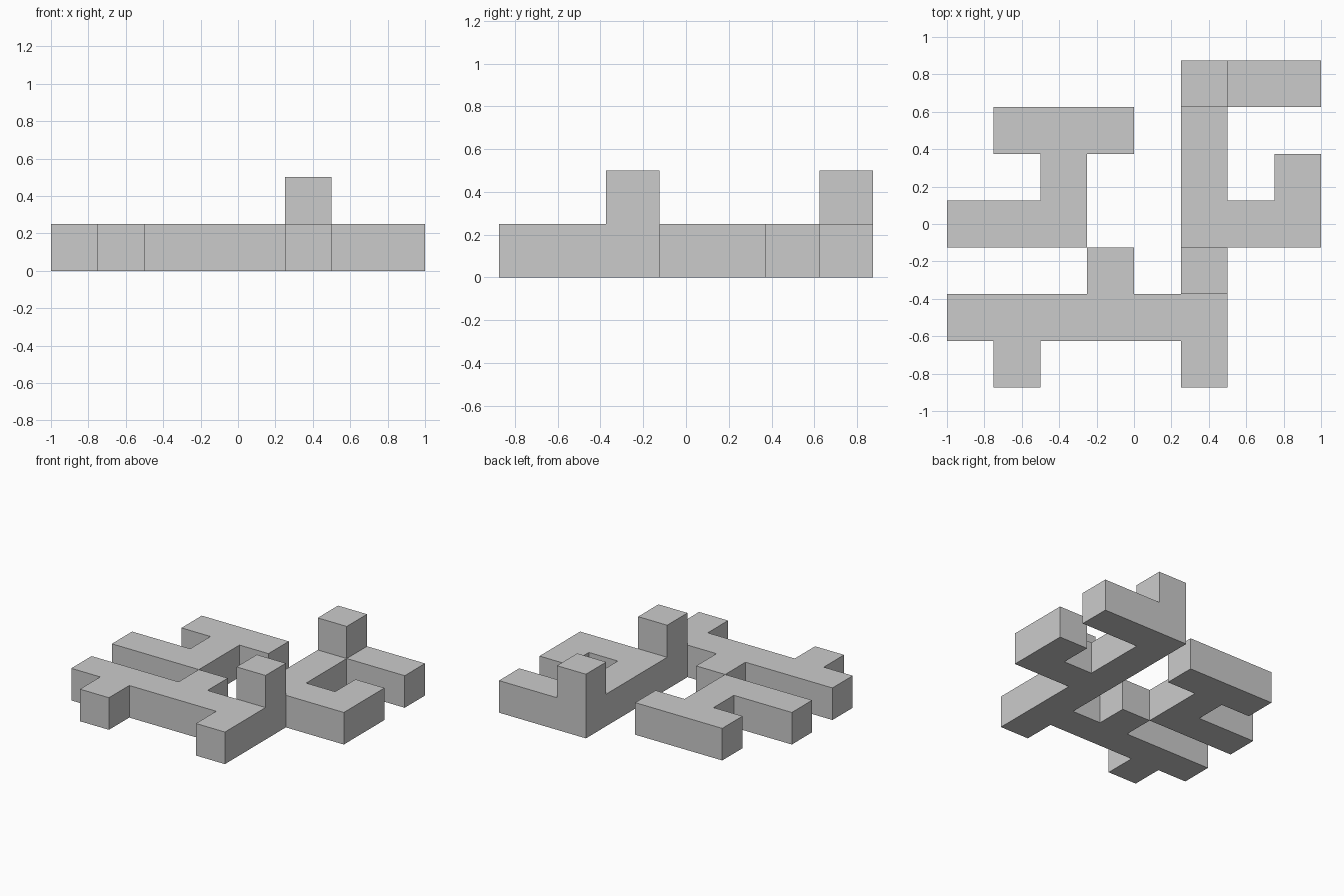
import bpy
import bmesh
from math import radians
from mathutils import Vector

if "Cube" in bpy.data.objects:
    bpy.data.objects.remove(bpy.data.objects["Cube"])

CELL = 0.25
ORIGIN = Vector((-1.0, -0.875, 0.0))

# Height maps in cells, seen from above (back row first, x to the right)
MAIN = ["     211",
        "     1  ",
        "     1 1",
        "     111",
        "   1 2  ",
        "111111  ",
        " 1   1  "]

HOOK = ["        ",
        " 111    ",
        "  1     ",
        "111     ",
        "        ",
        "        ",
        "        "]


def build_part(name, rows):
    """Make one closed shell from a height map, with no inner faces."""
    cells = {(x, y, z)
             for y, row in enumerate(reversed(rows))
             for x, c in enumerate(row) if c != " "
             for z in range(int(c))}
    bm = bmesh.new()
    for cell in cells:
        for axis in range(3):
            for side in (0, 1):
                nb = list(cell)
                nb[axis] += 2 * side - 1
                if tuple(nb) in cells:
                    continue
                u, v = (axis + 1) % 3, (axis + 2) % 3
                corners = [(0, 0), (1, 0), (1, 1), (0, 1)]
                if not side:
                    corners.reverse()
                verts = []
                for a, b in corners:
                    p = Vector(cell)
                    p[axis] += side
                    p[u] += a
                    p[v] += b
                    verts.append(bm.verts.new(ORIGIN + p * CELL))
                bm.faces.new(verts)
    # Weld the cells and merge flat areas into single faces
    bmesh.ops.remove_doubles(bm, verts=bm.verts[:], dist=1e-4)
    bmesh.ops.dissolve_limit(bm, angle_limit=radians(1),
                             verts=bm.verts[:], edges=bm.edges[:])
    mesh = bpy.data.meshes.new(name)
    bm.to_mesh(mesh)
    bm.free()
    obj = bpy.data.objects.new(name, mesh)
    bpy.context.collection.objects.link(obj)
    return obj


# Branching body with its two raised blocks
build_part("branching_body", MAIN)

# Separate bent piece touching the body at one corner edge
build_part("bent_piece", HOOK)
